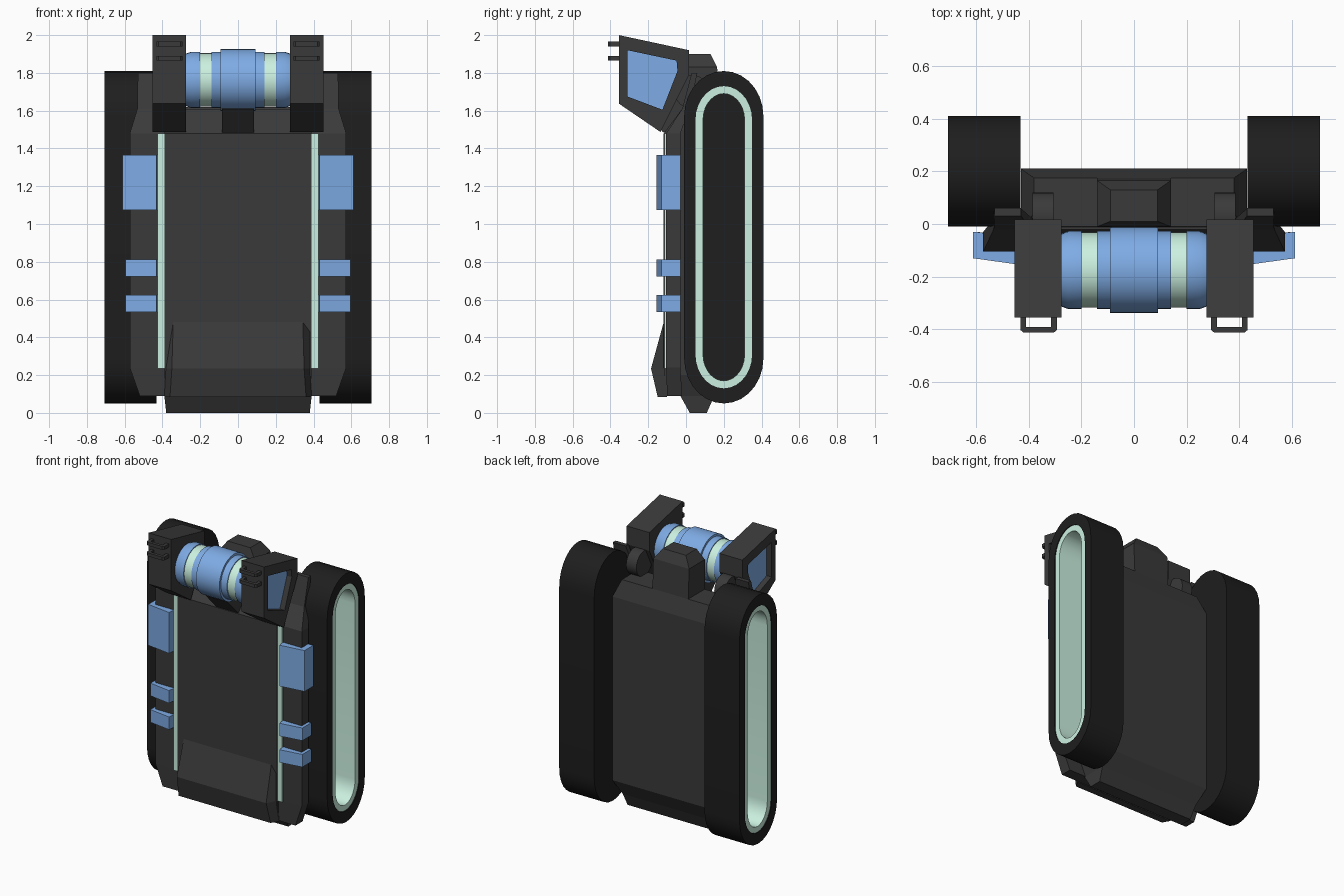
import bpy, bmesh
from math import sin, cos, pi

if "Cube" in bpy.data.objects:
    bpy.data.objects.remove(bpy.data.objects["Cube"])


def material(name, rgb):
    m = bpy.data.materials.new(name)
    m.diffuse_color = (*rgb, 1)
    m.use_nodes = True
    m.node_tree.nodes["Principled BSDF"].inputs["Base Color"].default_value = m.diffuse_color
    return m


DARK = material("dark_grey", (0.042, 0.042, 0.042))
BLACK = material("black", (0.013, 0.013, 0.013))
BLUE = material("blue", (0.21, 0.41, 0.78))
MINT = material("mint", (0.60, 0.88, 0.75))


def skin(name, loops, mat, ring=False, mirror=False, smooth=False):
    """Bridge equal-length point loops; cap the ends, or join them if ring."""
    bm = bmesh.new()
    rows = [[bm.verts.new(p) for p in lp] for lp in loops]
    n = len(rows[0])
    pairs = list(zip(rows, rows[1:])) + ([(rows[-1], rows[0])] if ring else [])
    for a, b in pairs:
        for i in range(n):
            j = (i + 1) % n
            bm.faces.new((a[i], a[j], b[j], b[i]))
    if not ring:
        bm.faces.new(rows[0])
        bm.faces.new(rows[-1])
    bmesh.ops.recalc_face_normals(bm, faces=bm.faces)
    me = bpy.data.meshes.new(name)
    bm.to_mesh(me)
    bm.free()
    me.materials.append(mat)
    ob = bpy.data.objects.new(name, me)
    bpy.context.collection.objects.link(ob)
    if mirror:
        ob.modifiers.new("mirror", 'MIRROR').use_mirror_merge = False
    if smooth:
        bpy.ops.object.select_all(action='DESELECT')
        ob.select_set(True)
        bpy.context.view_layer.objects.active = ob
        bpy.ops.object.shade_smooth_by_angle(angle=0.5)
    return ob


def rects(*sections):
    """Rectangular sections (z, x0, x1, y0, y1) stacked upwards."""
    return [[(a, c, z), (b, c, z), (b, d, z), (a, d, z)] for z, a, b, c, d in sections]


def prism_x(profile, *xs):
    return [[(x, y, z) for y, z in profile] for x in xs]


def prism_z(profile, *zs):
    return [[(x, y, z) for x, y in profile] for z in zs]


def stadium(x, hw, hh, cap, n=14):
    """Long rounded loop in the side plane, centred on the track."""
    pts = []
    for s, start in ((1, 0), (-1, pi)):
        for i in range(n + 1):
            t = start + pi * i / n
            pts.append((x, 0.2 + hw * cos(t), 0.93 + s * (hh - cap) + cap * sin(t)))
    return pts


def circle(x, r, y, z, n=32):
    return [(x, y + r * cos(2 * pi * i / n), z + r * sin(2 * pi * i / n)) for i in range(n)]


# tracks with deep recess and mint liner
skin("track", [stadium(0.432, 0.21, 0.88, 0.24), stadium(0.706, 0.21, 0.88, 0.24),
               stadium(0.706, 0.15, 0.80, 0.18), stadium(0.46, 0.15, 0.80, 0.18)],
     BLACK, mirror=True, smooth=True)
skin("track_liner", [stadium(0.462, 0.15, 0.80, 0.18), stadium(0.70, 0.15, 0.80, 0.18),
                     stadium(0.70, 0.11, 0.76, 0.14), stadium(0.462, 0.11, 0.76, 0.14)],
     MINT, ring=True, mirror=True, smooth=True)

# main body, chest and lower wedge
skin("body", rects((0, -0.38, 0.38, 0.02, 0.11), (0.09, -0.39, 0.39, -0.03, 0.15),
                   (0.2, -0.43, 0.43, -0.03, 0.21), (1.5, -0.43, 0.43, -0.03, 0.21),
                   (1.62, -0.38, 0.38, -0.01, 0.175)), DARK)
skin("chest_panel", rects((0.09, -0.39, 0.39, -0.10, 0), (0.24, -0.39, 0.39, -0.118, 0),
                          (1.48, -0.39, 0.39, -0.118, 0), (1.61, -0.39, 0.39, -0.02, 0.03)), DARK)
skin("lower_wedge", [[(-w, y, z), (w, y, z), (0.39, -0.10, z), (-0.39, -0.10, z)]
                     for z, w, y in ((0.085, 0.36, -0.15), (0.235, 0.35, -0.185),
                                     (0.48, 0.343, -0.118))], DARK)

# side wings, rising into leaning shoulder plates
skin("side_wing", rects((0.09, 0.385, 0.52, -0.10, -0.02), (0.24, 0.385, 0.573, -0.105, -0.03),
                        (1.48, 0.385, 0.573, -0.105, -0.03), (1.61, 0.385, 0.533, -0.02, 0.02),
                        (1.80, 0.43, 0.53, 0.03, 0.06)), DARK, mirror=True)
skin("chest_strip", rects((0.235, 0.39, 0.425, -0.114, -0.05), (1.48, 0.39, 0.425, -0.114, -0.05)),
     MINT, mirror=True)

# blue side clips wrapping the wings
for name, xo, z0, z1 in (("upper_clip", 0.612, 1.075, 1.365), ("middle_clip", 0.595, 0.722, 0.812),
                         ("lower_clip", 0.595, 0.535, 0.625)):
    outline = [(0.425, -0.09), (0.432, -0.155), (xo, -0.13), (xo, -0.03), (0.56, -0.035)]
    skin(name, prism_z(outline, z0, z1), BLUE, mirror=True)

# neck block, arm below the barrel and hinges
skin("neck_block", rects((1.46, -0.14, 0.14, -0.01, 0.20), (1.62, -0.14, 0.14, -0.01, 0.175),
                         (1.83, -0.14, 0.14, -0.01, 0.165), (1.90, -0.09, 0.09, 0.01, 0.13)), DARK)
skin("neck_arm", prism_x([(-0.12, 1.485), (-0.24, 1.61), (-0.17, 1.72), (0.03, 1.78), (0.03, 1.55)],
                         -0.085, 0.085), DARK)
skin("head_hinge", [circle(x, 0.09, 0.03, 1.70, 24) for x in (0.305, 0.385)], DARK,
     mirror=True, smooth=True)

# barrel across the head
Y, Z = -0.175, 1.763
skin("barrel_bands", [circle(x, 0.142, Y, Z) for x in (-0.21, 0.21)], MINT, smooth=True)
skin("barrel_centre", [circle(x, r, Y, Z) for x, r in
                       ((-0.14, 0.148), (-0.092, 0.148), (-0.092, 0.164), (0.092, 0.164),
                        (0.092, 0.148), (0.14, 0.148))], BLUE, smooth=True)
skin("barrel_end", [circle(x, r, Y, Z) for x, r in ((0.2, 0.148), (0.25, 0.148), (0.285, 0.135))],
     BLUE, mirror=True, smooth=True)

# head pods with recessed blue side panels
pod = [(-0.355, 2.0), (0.017, 1.92), (0.017, 1.79), (-0.135, 1.487), (-0.355, 1.637)]
inset = [(-0.31, 1.92), (-0.05, 1.865), (-0.045, 1.81), (-0.125, 1.605), (-0.31, 1.675)]
skin("head_pod", prism_x(pod, 0.275, 0.453) + prism_x(inset, 0.453, 0.41), DARK, mirror=True)
skin("pod_panel", prism_x(inset, 0.40, 0.415), BLUE, mirror=True)

# U-shaped handles on the pod fronts
u_bar = [(0.293, -0.34), (0.293, -0.402), (0.305, -0.413), (0.42, -0.413), (0.432, -0.402),
         (0.432, -0.34), (0.41, -0.34), (0.41, -0.391), (0.315, -0.391), (0.315, -0.34)]
for name, z in (("upper_handle", 1.953), ("lower_handle", 1.878)):
    skin(name, prism_z(u_bar, z - 0.012, z + 0.012), DARK, mirror=True)
